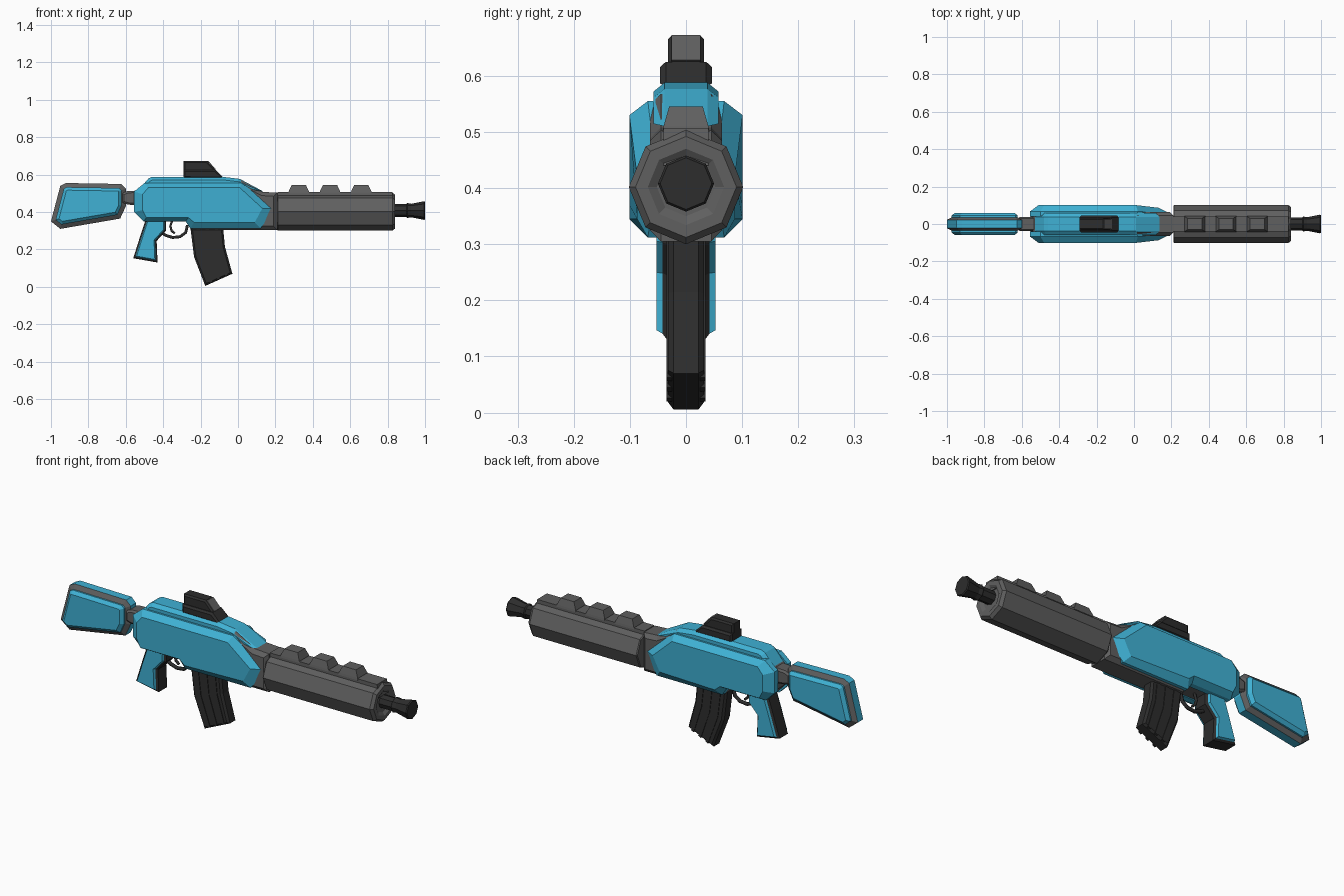
import bpy, bmesh, math
from mathutils import Vector

if "Cube" in bpy.data.objects:
    bpy.data.objects.remove(bpy.data.objects["Cube"], do_unlink=True)


def make_material(name, color):
    m = bpy.data.materials.new(name)
    m.use_nodes = True
    m.diffuse_color = (*color, 1)
    m.node_tree.nodes["Principled BSDF"].inputs["Base Color"].default_value = (*color, 1)
    return m


BLUE = make_material("sky blue", (0.05, 0.44, 0.66))
GREY = make_material("mid grey", (0.115, 0.115, 0.115))
BLACK = make_material("charcoal", (0.026, 0.026, 0.026))


def finish(name, bm, mats):
    bmesh.ops.recalc_face_normals(bm, faces=bm.faces[:])
    me = bpy.data.meshes.new(name)
    bm.to_mesh(me)
    bm.free()
    for m in mats:
        me.materials.append(m)
    ob = bpy.data.objects.new(name, me)
    bpy.context.collection.objects.link(ob)
    return ob


def inset(pts, d):
    """Shrink a 2D outline by d with mitred corners."""
    n = len(pts)
    p = [Vector(q) for q in pts]
    area = sum(p[i].x * p[(i + 1) % n].y - p[(i + 1) % n].x * p[i].y for i in range(n))
    s = 1 if area > 0 else -1
    out = []
    for i in range(n):
        a = (p[i] - p[i - 1]).normalized()
        b = (p[(i + 1) % n] - p[i]).normalized()
        na, nb = Vector((-a.y, a.x)) * s, Vector((-b.y, b.x)) * s
        out.append(p[i] + (na + nb) * d / max(0.4, 1 + na.dot(nb)))
    return out


def skin(name, rings, mats, bands, caps):
    """Bridge rings of 3D points and cap both ends."""
    bm = bmesh.new()
    vs = [[bm.verts.new(p) for p in r] for r in rings]
    n = len(vs[0])
    for k in range(len(vs) - 1):
        for i in range(n):
            j = (i + 1) % n
            f = bm.faces.new((vs[k][i], vs[k][j], vs[k + 1][j], vs[k + 1][i]))
            f.material_index = bands[k]
    for r, c in ((vs[0], caps[0]), (vs[-1], caps[1])):
        bm.faces.new(r).material_index = c
    return finish(name, bm, mats)


def slab(name, pts, levels, mats):
    """Side profile thickened both ways; each level is (half width, inset, material)."""
    full = [(-y, d, m) for y, d, m in reversed(levels)] + list(levels)
    rings = [[(q.x, y, q.y) for q in inset(pts, d)] for y, d, m in full]
    outer = [m for y, d, m in levels]
    bands = outer[:0:-1] + outer
    return skin(name, rings, mats, bands, (outer[-1], outer[-1]))


def lathe(name, profile, z, mat, sides=8):
    """Faceted barrel along x from (x, radius) pairs."""
    rings = [[(x, r * math.cos(math.tau * i / sides), z + r * math.sin(math.tau * i / sides))
              for i in range(sides)] for x, r in profile]
    return skin(name, rings, [mat], [0] * (len(rings) - 1), (0, 0))


def tube(name, pts, radius, mat):
    cu = bpy.data.curves.new(name, "CURVE")
    cu.dimensions = "3D"
    cu.bevel_depth = radius
    cu.bevel_resolution = 1
    cu.use_fill_caps = True
    sp = cu.splines.new("POLY")
    sp.points.add(len(pts) - 1)
    for p, (x, z) in zip(sp.points, pts):
        p.co = (x, 0, z, 1)
    cu.materials.append(mat)
    ob = bpy.data.objects.new(name, cu)
    bpy.context.collection.objects.link(ob)
    return ob


# Receiver core, visible as grey seams and the collar behind the handguard
core = [(-.54, .40), (-.54, .51), (-.48, .568), (.02, .568), (.13, .508), (.21, .503),
        (.21, .305), (-.25, .305), (-.28, .355), (-.50, .355)]
slab("receiver_core", core, [(.045, 0, 0), (.064, .02, 0)], [GREY])

# Raised top cover
cover = [(-.53, .52), (-.48, .578), (-.46, .588), (-.08, .588), (.01, .577), (.135, .51), (.0, .52)]
slab("top_cover", cover, [(.038, 0, 0), (.058, .016, 0)], [BLUE])

# Side panels: wide bevelled shells that taper towards the front
panel_edge = [(-.555, .51), (-.50, .555), (.02, .555), (.20, .42), (.12, .312),
              (-.255, .312), (-.28, .35), (-.505, .35), (-.555, .40)]
panel_face = [(-.51, .495), (-.48, .53), (.01, .53), (.13, .42), (.09, .345),
              (-.235, .345), (-.265, .37), (-.49, .37), (-.51, .41)]
for side, label in ((1, "back"), (-1, "front")):
    root = [(x, side * .04, z) for x, z in panel_edge]
    edge = [(x, side * (.052 if x > .15 else .068), z) for x, z in panel_edge]
    face = [(x, side * (.101 if x < .05 else .087), z) for x, z in panel_face]
    skin("side_panel_" + label, [root, edge, face], [BLUE], [0, 0], (0, 0))

# Handguard with rail and three rail blocks
lathe("handguard", [(.21, .098), (.215, .102), (.825, .102), (.84, .09), (.84, .068), (.83, .052)],
      .402, GREY)
slab("rail", [(.21, .44), (.21, .507), (.825, .507), (.835, .44)], [(.04, 0, 0)], [GREY])
for i in range(3):
    x = .325 + i * .167
    rings = [[(x + sx * a, sy * b, z) for sx, sy in ((-1, -1), (1, -1), (1, 1), (-1, 1))]
             for a, b, z in ((.056, .042, .50), (.054, .04, .51), (.038, .03, .545))]
    skin("rail_block_%d" % (i + 1), rings, [GREY], [0, 0], (0, 0))

# Muzzle
lathe("muzzle", [(.80, .034), (.90, .034), (.905, .04), (.925, .036), (.995, .05), (1.0, .046)],
      .408, BLACK)

# Stock and its connector
stock = [(-1.0, .35), (-.95, .54), (-.92, .555), (-.625, .55), (-.60, .525),
         (-.60, .43), (-.63, .365), (-.95, .31)]
slab("stock", stock, [(.022, 0, 0), (.036, .022, 1), (.045, .022, 0), (.06, .038, 0)], [BLUE, GREY])
slab("stock_connector", [(-.62, .45), (-.62, .50), (-.59, .512), (-.53, .515), (-.53, .435), (-.59, .44)],
     [(.03, 0, 0), (.038, .01, 0)], [GREY])

# Pistol grip: charcoal frame with blue side plates
grip = [(-.49, .37), (-.385, .37), (-.385, .30), (-.435, .245), (-.43, .13), (-.56, .153), (-.52, .28)]
slab("grip", grip, [(.034, 0, 0), (.042, .009, 0), (.053, .014, 1)], [BLACK, BLUE])

# Trigger and guard
tube("trigger_guard", [(-.41, .29), (-.385, .275), (-.35, .264), (-.31, .268), (-.28, .29), (-.27, .33)],
     .009, BLACK)
tube("trigger", [(-.35, .36), (-.362, .325), (-.355, .30), (-.338, .285)], .007, BLACK)

# Magazine with ribs running down each side
rear = [Vector(p) for p in ((-.255, .32), (-.235, .16), (-.175, .005))]
fore = [Vector(p) for p in ((-.08, .32), (-.07, .215), (-.03, .07))]
slab("magazine", rear + fore[::-1], [(.022, 0, 0), (.032, .01, 0)], [BLACK])
for i, t in enumerate((.16, .44, .72)):
    strip = [a.lerp(b, t) for a, b in zip(rear, fore)] + \
            [a.lerp(b, t + .14) for a, b in zip(rear, fore)][::-1]
    slab("magazine_rib_%d" % (i + 1), inset(strip, .003), [(.035, 0, 0)], [BLACK])

# Sight: mount, hood and sloped grey lens plate
slab("sight_mount", [(-.292, .58), (-.292, .625), (-.12, .625), (-.075, .58)],
     [(.036, 0, 0), (.046, .009, 0)], [BLACK])
slab("sight_hood", [(-.292, .61), (-.292, .673), (-.165, .673), (-.112, .615)],
     [(.024, 0, 0), (.032, .008, 0)], [BLACK])
slab("sight_lens", [(-.163, .671), (-.159, .673), (-.118, .628), (-.122, .626)],
     [(.026, 0, 0)], [GREY])
